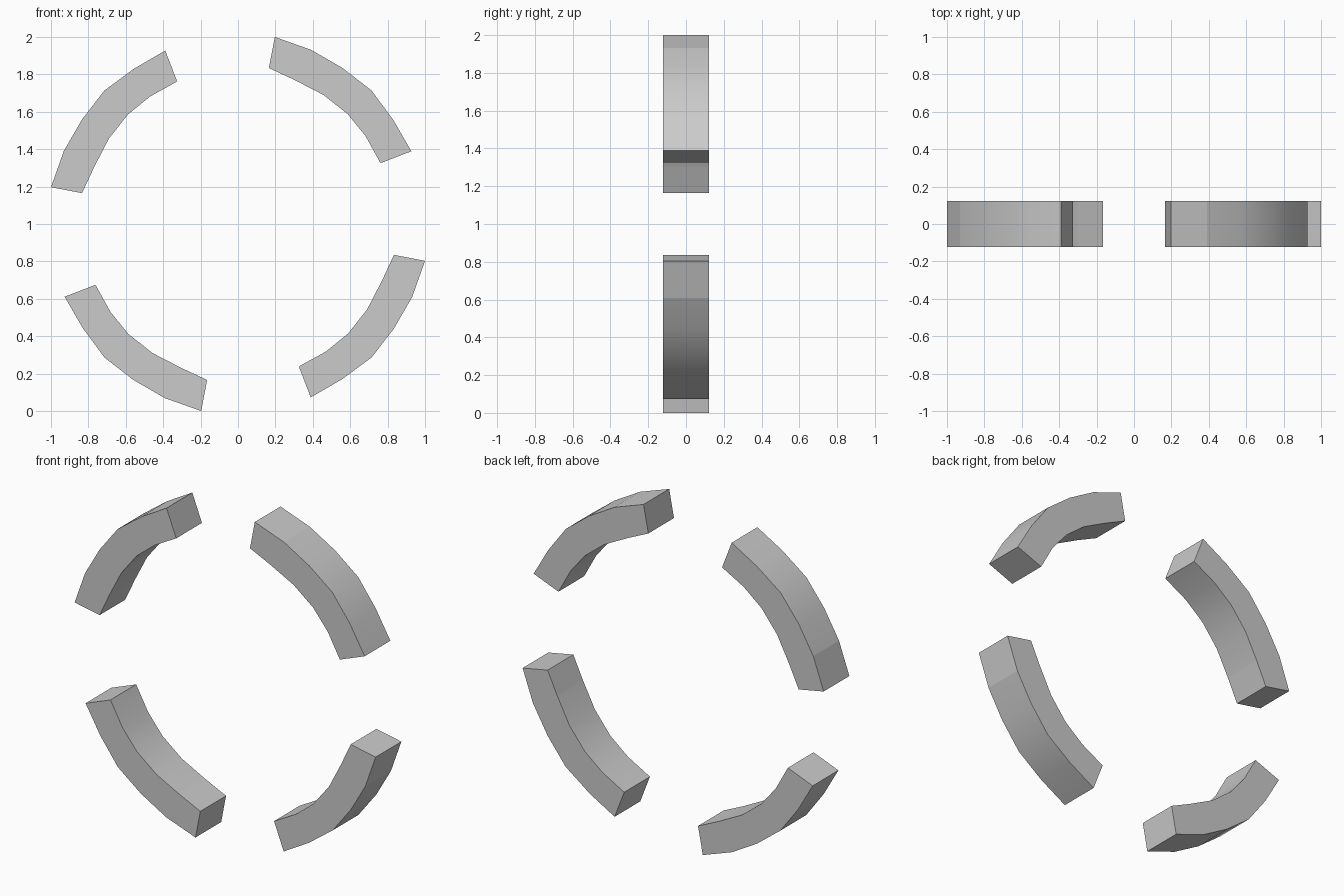
import bpy, bmesh, math
from mathutils import Matrix

if "Cube" in bpy.data.objects:
    bpy.data.objects.remove(bpy.data.objects["Cube"])

HALF_DEPTH = 0.122
# One quarter segment, relative to the ring centre (x, z)
OUTER = [(0.197, 1.0), (0.391, 0.931), (0.559, 0.834),
         (0.713, 0.715), (0.830, 0.557), (0.927, 0.389)]
INNER = [(0.165, 0.834), (0.302, 0.770), (0.457, 0.690),
         (0.586, 0.588), (0.682, 0.470), (0.762, 0.325)]


def ring_segment(name, turn):
    bm = bmesh.new()
    # Rectangular cross-sections along the arc
    sections = []
    for (ox, oz), (ix, iz) in zip(OUTER, INNER):
        sections.append([bm.verts.new(p) for p in (
            (ox, -HALF_DEPTH, oz), (ox, HALF_DEPTH, oz),
            (ix, HALF_DEPTH, iz), (ix, -HALF_DEPTH, iz))])
    for a, b in zip(sections, sections[1:]):
        for i in range(4):
            j = (i + 1) % 4
            bm.faces.new((a[i], a[j], b[j], b[i]))
    bm.faces.new(sections[0])
    bm.faces.new(sections[-1][::-1])
    bmesh.ops.recalc_face_normals(bm, faces=bm.faces)
    # Smooth curve with crisp corners and a flat first facet
    for f in bm.faces:
        f.smooth = True
    flat_edge = set(sections[1])
    for e in bm.edges:
        e.smooth = e.calc_face_angle() < math.radians(30) and not set(e.verts) <= flat_edge
    # Turn around the ring centre, then lift onto the ground
    bm.transform(Matrix.Translation((0, 0, 1)) @ Matrix.Rotation(turn, 4, 'Y'))
    mesh = bpy.data.meshes.new(name)
    bm.to_mesh(mesh)
    bm.free()
    bpy.context.collection.objects.link(bpy.data.objects.new(name, mesh))


# Four identical segments, a quarter turn apart
for k, label in enumerate(("upper_right", "lower_right", "lower_left", "upper_left")):
    ring_segment("ring_segment_" + label, k * math.pi / 2)
